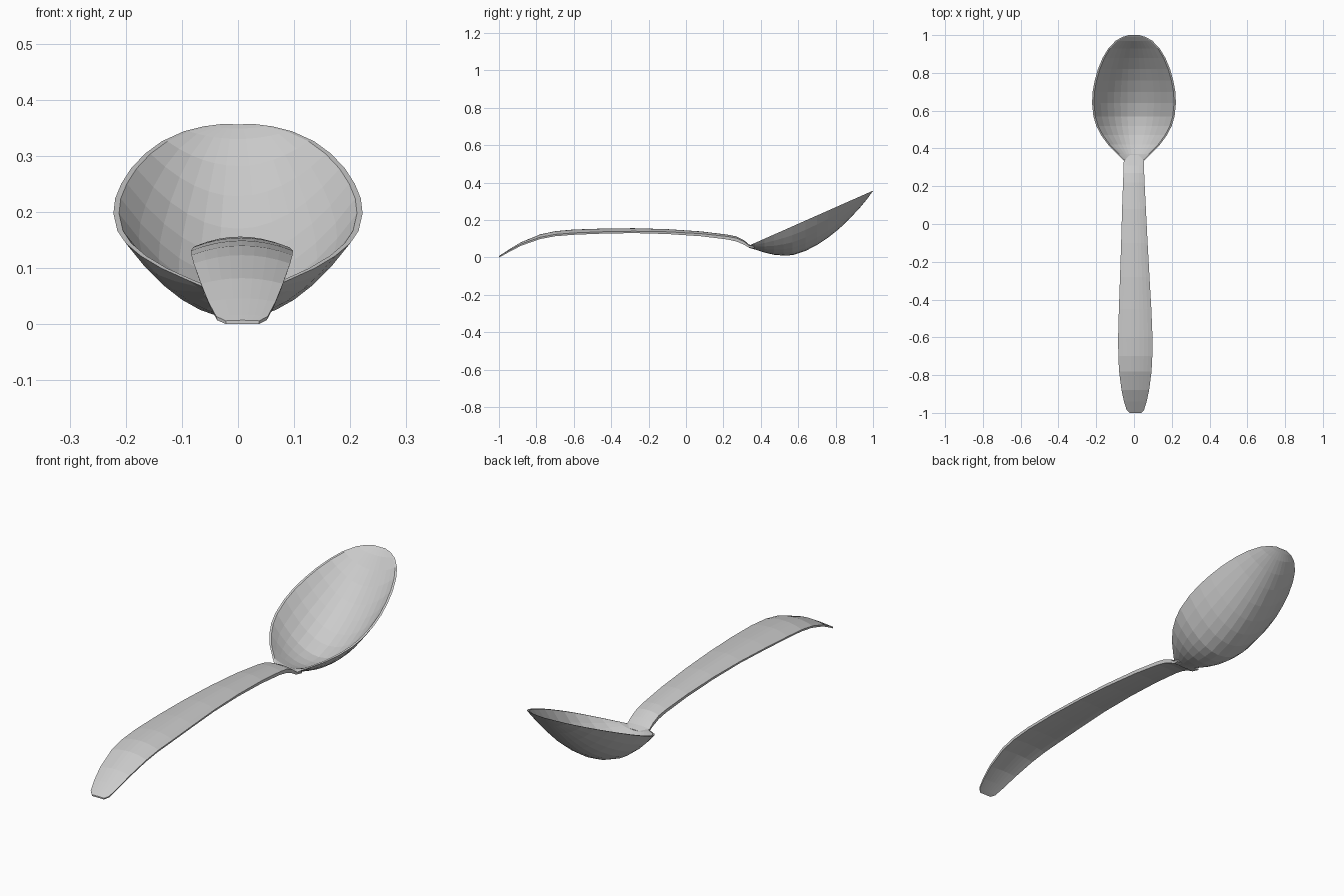
import bpy


def loft(name, rings):
    """Closed skin through a row of equal-sized point rings."""
    n = len(rings[0])
    verts = [p for ring in rings for p in ring]
    faces = [tuple(range(n)),
             tuple(reversed(range((len(rings) - 1) * n, len(rings) * n)))]
    for r in range(len(rings) - 1):
        for i in range(n):
            j = (i + 1) % n
            faces.append((r * n + i, (r + 1) * n + i, (r + 1) * n + j, r * n + j))
    mesh = bpy.data.meshes.new(name)
    mesh.from_pydata(verts, [], faces)
    obj = bpy.data.objects.new(name, mesh)
    bpy.context.collection.objects.link(obj)
    bpy.ops.object.select_all(action='DESELECT')
    obj.select_set(True)
    bpy.context.view_layer.objects.active = obj
    bpy.ops.object.mode_set(mode='EDIT')
    bpy.ops.mesh.select_all(action='SELECT')
    bpy.ops.mesh.normals_make_consistent(inside=False)
    bpy.ops.object.mode_set(mode='OBJECT')
    return obj


def spread(count):
    return [-1 + 2 * i / count for i in range(count + 1)]


# Bowl: (y, half width, underside z); the rim is a straight sloping line
def bowl_ring(y, w, bottom):
    rim = 0.06 + (y - 0.33) * 0.443
    depth = rim - bottom
    inner_w = w - min(0.010, 0.2 * w)
    inner_d = max(depth - 0.016, 0.35 * depth)
    outer = [(u * w, y, rim - depth * (1 - u * u)) for u in spread(12)]
    inner = [(u * inner_w, y, rim - inner_d * (1 - u * u)) for u in spread(12)]
    return outer + inner[::-1]


bowl_profile = [
    (0.335, 0.052, 0.052), (0.37, 0.088, 0.042), (0.42, 0.137, 0.026),
    (0.47, 0.174, 0.014), (0.52, 0.200, 0.010), (0.57, 0.215, 0.012),
    (0.64, 0.222, 0.035), (0.70, 0.219, 0.066), (0.76, 0.208, 0.106),
    (0.82, 0.191, 0.154), (0.88, 0.166, 0.212), (0.93, 0.136, 0.266),
    (0.97, 0.097, 0.314), (0.99, 0.062, 0.342), (1.0, 0.028, 0.355)]
loft("bowl", [bowl_ring(*p) for p in bowl_profile])


# Handle: (y, centre x, half width, crown z, crown rise, edge thickness)
def handle_ring(y, cx, w, top, rise, thick):
    upper = [(cx + u * w, y, top - rise * u * u) for u in spread(8)]
    lower = [(cx + u * w * 0.96, y, top - rise * (0.5 + 0.5 * u * u) - thick)
             for u in spread(8)]
    return upper + lower[::-1]


handle_profile = [
    (-1.0, 0.008, 0.030, 0.007, 0.001, 0.006),
    (-0.985, 0.007, 0.046, 0.017, 0.003, 0.007),
    (-0.94, 0.007, 0.060, 0.046, 0.006, 0.008),
    (-0.88, 0.007, 0.073, 0.082, 0.010, 0.009),
    (-0.78, 0.007, 0.086, 0.123, 0.015, 0.010),
    (-0.70, 0.007, 0.090, 0.140, 0.017, 0.010),
    (-0.60, 0.007, 0.091, 0.149, 0.018, 0.010),
    (-0.45, 0.006, 0.086, 0.154, 0.017, 0.010),
    (-0.28, 0.004, 0.078, 0.156, 0.016, 0.010),
    (-0.10, 0.002, 0.070, 0.151, 0.014, 0.012),
    (0.08, 0.000, 0.063, 0.139, 0.012, 0.014),
    (0.22, -0.001, 0.057, 0.122, 0.010, 0.016),
    (0.27, -0.001, 0.055, 0.112, 0.009, 0.018),
    (0.31, -0.001, 0.054, 0.092, 0.007, 0.017),
    (0.335, 0.000, 0.054, 0.070, 0.005, 0.012),
    (0.365, 0.000, 0.062, 0.060, 0.003, 0.008)]
loft("handle", [handle_ring(*p) for p in handle_profile])
